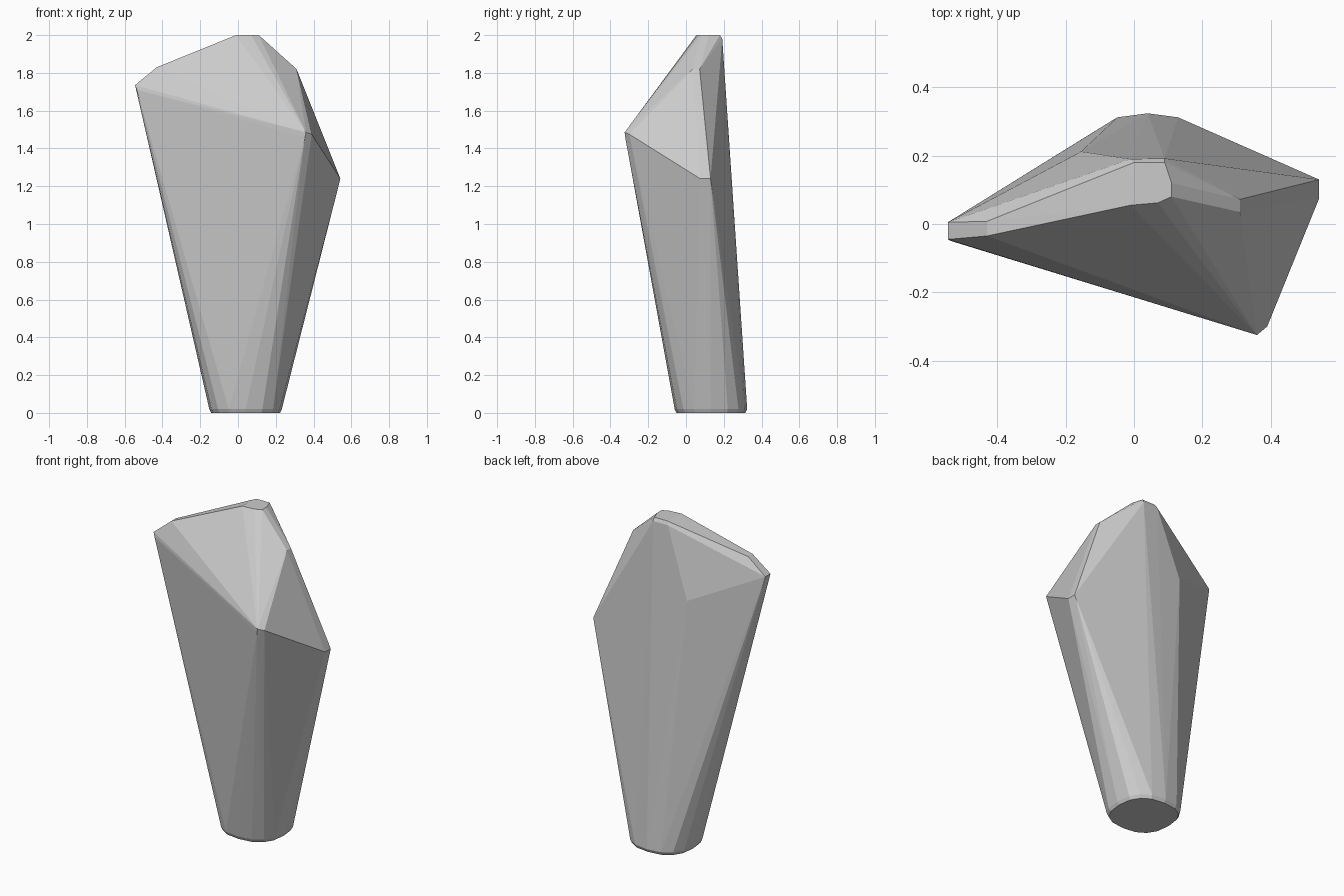
import bpy, bmesh, math

if "Cube" in bpy.data.objects:
    bpy.data.objects.remove(bpy.data.objects["Cube"])

# Crystal / rock shard: convex hull over a rounded base and a few chipped corners
bm = bmesh.new()


def add(points):
    for p in points:
        bm.verts.new(p)


def base_ring(z, r, n=16, power=0.8):
    # rounded-square outline around the off-centre foot
    for i in range(n):
        a = 2 * math.pi * i / n
        c, s = math.cos(a), math.sin(a)
        bm.verts.new((0.04 + r * math.copysign(abs(c) ** power, c),
                      0.132 + r * math.copysign(abs(s) ** power, s), z))


# foot with a tiny rounded rim
base_ring(0.0, 0.182)
base_ring(0.02, 0.192)

# flat tip
add([(-0.01, 0.055, 2), (0.07, 0.062, 2), (0.11, 0.08, 2),
     (0.11, 0.12, 2), (0.09, 0.18, 2), (0.0, 0.18, 2),
     (0.09, 0.192, 1.98), (-0.01, 0.19, 1.98)])
# left corner
add([(-0.545, -0.045, 1.735), (-0.545, 0.005, 1.735), (-0.535, -0.05, 1.71),
     (-0.535, 0.01, 1.71), (-0.43, -0.035, 1.83), (-0.43, 0.008, 1.83)])
# front corner
add([(0.36, -0.325, 1.485), (0.355, -0.322, 1.46), (0.39, -0.30, 1.475)])
# right corner
add([(0.542, 0.075, 1.24), (0.542, 0.13, 1.24), (0.535, 0.10, 1.22)])
# upper right shoulder
add([(0.31, 0.035, 1.82), (0.31, 0.072, 1.82)])
# back left ridge
add([(-0.155, 0.212, 1.56)])

hull = bmesh.ops.convex_hull(bm, input=bm.verts[:])
loose = {g for g in hull["geom_interior"] + hull["geom_unused"]
         if isinstance(g, bmesh.types.BMVert)}
bmesh.ops.delete(bm, geom=list(loose), context='VERTS')
bmesh.ops.dissolve_limit(bm, angle_limit=math.radians(1),
                         verts=bm.verts[:], edges=bm.edges[:])
bmesh.ops.recalc_face_normals(bm, faces=bm.faces[:])

mesh = bpy.data.meshes.new("crystal_shard")
bm.to_mesh(mesh)
bm.free()
shard = bpy.data.objects.new("crystal_shard", mesh)
bpy.context.collection.objects.link(shard)
